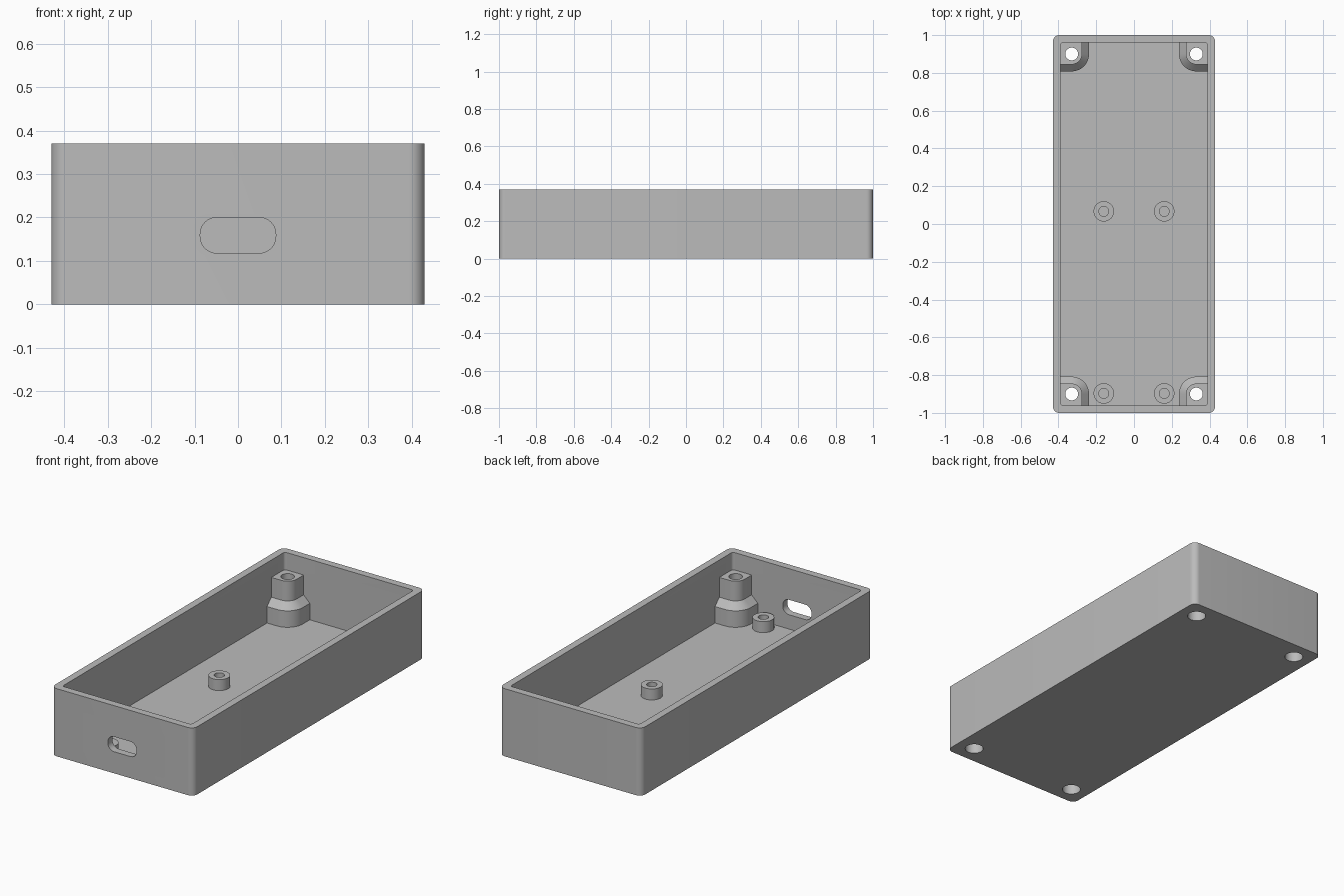
import bpy, bmesh
from math import sin, cos, pi, radians
from mathutils import Matrix

if "Cube" in bpy.data.objects:
    bpy.data.objects.remove(bpy.data.objects["Cube"], do_unlink=True)

HEIGHT, FLOOR = 0.37, 0.04
POST_X, POST_Y = 0.33, 0.90
CORNERS = [(sx, sy) for sx in (-1, 1) for sy in (-1, 1)]

grey = bpy.data.materials.new("plastic_grey")
grey.use_nodes = True
grey.diffuse_color = (0.5, 0.5, 0.5, 1)
grey.node_tree.nodes["Principled BSDF"].inputs["Base Color"].default_value = (0.5, 0.5, 0.5, 1)


def arc(cx, cy, r, start, end, n=10):
    angles = [radians(start + (end - start) * i / n) for i in range(n + 1)]
    return [(cx + r * cos(a), cy + r * sin(a)) for a in angles]


def rounded_rect(hx, hy, r, cy=0):
    x, y = hx - r, hy - r
    return (arc(x, cy + y, r, 0, 90) + arc(-x, cy + y, r, 90, 180)
            + arc(-x, cy - y, r, 180, 270) + arc(x, cy - y, r, 270, 360))


def circle(cx, cy, r, n=40):
    return arc(cx, cy, r, 0, 360, n)[:-1]


def loft(name, layers, capped=True, turn=None):
    """Skin a stack of (outline, z) layers with equal point counts."""
    bm = bmesh.new()
    rings = [[bm.verts.new((x, y, z)) for x, y in outline] for outline, z in layers]
    for low, high in zip(rings, rings[1:]):
        for i in range(len(low)):
            j = (i + 1) % len(low)
            bm.faces.new((low[i], low[j], high[j], high[i]))
    if capped:
        bm.faces.new(rings[0][::-1])
        bm.faces.new(rings[-1])
        bmesh.ops.recalc_face_normals(bm, faces=bm.faces)
    if turn:
        bmesh.ops.transform(bm, matrix=turn, verts=bm.verts)
    mesh = bpy.data.meshes.new(name)
    bm.to_mesh(mesh)
    bm.free()
    mesh.materials.append(grey)
    obj = bpy.data.objects.new(name, mesh)
    bpy.context.collection.objects.link(obj)
    return obj


def combine(target, tool, operation):
    """Apply a boolean and discard the tool."""
    mod = target.modifiers.new("bool", "BOOLEAN")
    mod.operation, mod.object, mod.solver = operation, tool, "EXACT"
    bpy.context.view_layer.objects.active = target
    bpy.ops.object.modifier_apply(modifier=mod.name)
    bpy.data.objects.remove(tool, do_unlink=True)


def smooth(obj):
    bpy.ops.object.select_all(action="DESELECT")
    obj.select_set(True)
    bpy.context.view_layer.objects.active = obj
    bpy.ops.object.shade_smooth_by_angle(angle=radians(30))


def post_outline(sx, sy, r):
    # Round toward the middle of the tray, square where sunk into the walls
    reach = 0.08
    pts = arc(0, 0, r, 180, 270) + [(reach, -r), (reach, reach), (-r, reach)]
    return [(sx * (POST_X + x), sy * (POST_Y + y)) for x, y in pts]


# Open tray with rounded corners
outer = rounded_rect(0.43, 1.0, 0.035)
inner = rounded_rect(0.39, 0.96, 0.015)
tray = loft("enclosure_tray", [(outer, 0), (outer, HEIGHT)])
combine(tray, loft("cavity", [(inner, FLOOR), (inner, HEIGHT + 0.1)]), "DIFFERENCE")

# Corner screw posts: wide foot, sloped shoulder, narrow top
for sx, sy in CORNERS:
    foot, neck = post_outline(sx, sy, 0.092), post_outline(sx, sy, 0.055)
    post = loft("post", [(foot, 0.02), (foot, 0.13), (neck, 0.167), (neck, 0.275)])
    combine(tray, post, "UNION")

# Stepped screw holes, wider from below
for sx, sy in CORNERS:
    wide = circle(sx * POST_X, sy * POST_Y, 0.047)
    thin = circle(sx * POST_X, sy * POST_Y, 0.034)
    hole = loft("hole", [(wide, -0.05), (wide, 0.12), (thin, 0.12), (thin, 0.32)])
    combine(tray, hole, "DIFFERENCE")

# Rounded cable slot through the front wall
slot = rounded_rect(0.087, 0.041, 0.038, cy=0.159)
combine(tray, loft("slot", [(slot, 0.94), (slot, 1.1)], turn=Matrix.Rotation(pi / 2, 4, "X")),
        "DIFFERENCE")
smooth(tray)

# Hollow board standoffs on the floor
for side, x in (("right", -0.16), ("left", 0.16)):
    for place, y in (("front", -0.897), ("middle", 0.067)):
        rim, bore = circle(x, y, 0.054), circle(x, y, 0.026)
        smooth(loft(f"{place}_{side}_standoff",
                    [(rim, FLOOR), (rim, 0.10), (bore, 0.10), (bore, FLOOR)], capped=False))
